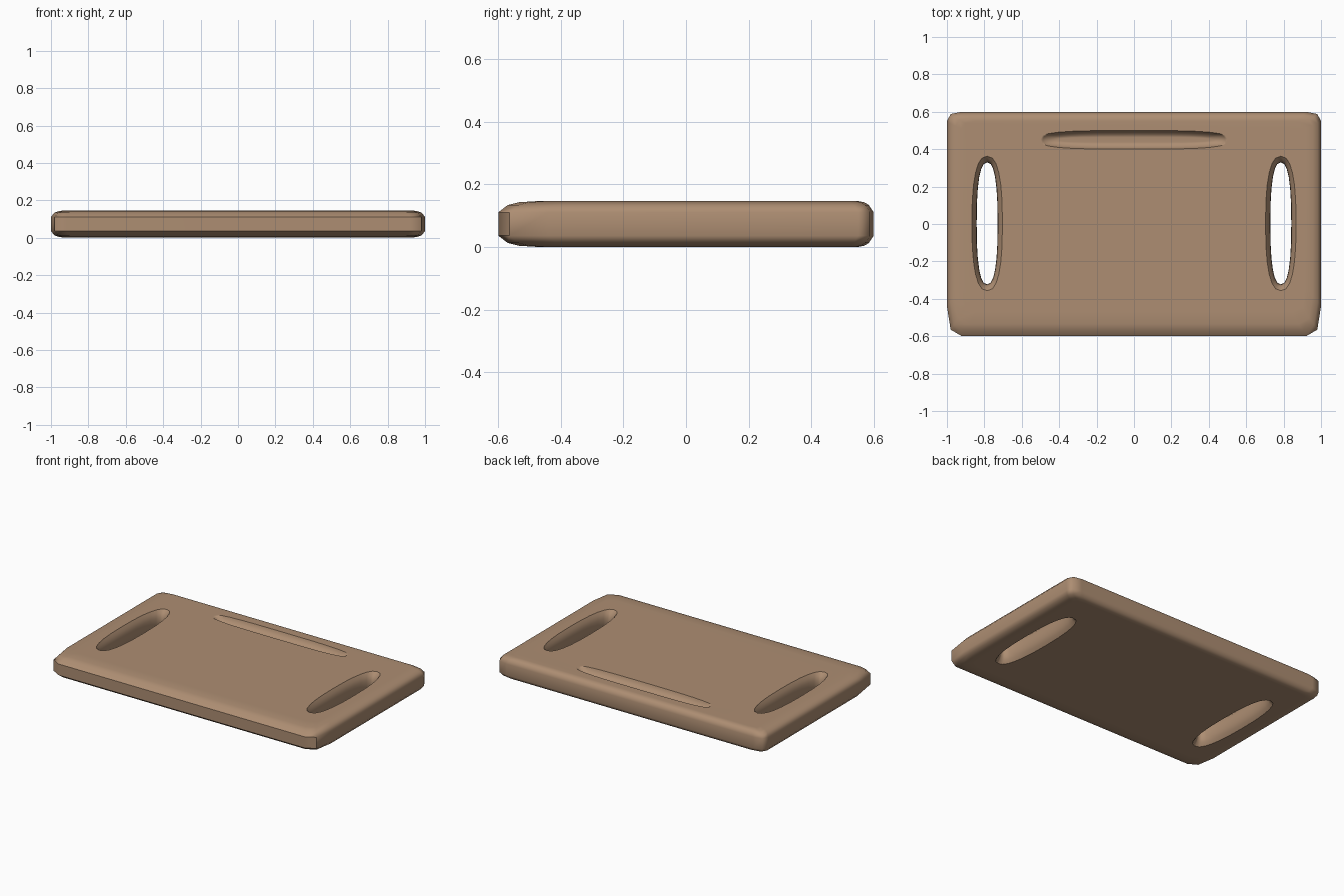
import bpy, bmesh, math

if "Cube" in bpy.data.objects:
    bpy.data.objects.remove(bpy.data.objects["Cube"])

TOP = 0.147


def loft(name, rings):
    """Closed solid skinned through equal-length rings, bottom to top."""
    bm = bmesh.new()
    vr = [[bm.verts.new(p) for p in r] for r in rings]
    n = len(vr[0])
    for a, b in zip(vr, vr[1:]):
        for i in range(n):
            j = (i + 1) % n
            bm.faces.new((a[i], a[j], b[j], b[i]))
    bm.faces.new(vr[0][::-1])
    bm.faces.new(vr[-1])
    bmesh.ops.recalc_face_normals(bm, faces=bm.faces[:])
    me = bpy.data.meshes.new(name)
    bm.to_mesh(me)
    bm.free()
    ob = bpy.data.objects.new(name, me)
    bpy.context.collection.objects.link(ob)
    return ob


def oval(cx, cy, hx, hy, z, n=24, power=0.6):
    """Superellipse ring, used for the slots and the groove."""
    pts = []
    for i in range(n):
        a = 2 * math.pi * i / n
        c, s = math.cos(a), math.sin(a)
        pts.append((cx + math.copysign(abs(c) ** power, c) * hx,
                    cy + math.copysign(abs(s) ** power, s) * hy, z))
    return pts


# Board: outline with softer front corners, rounded over top and bottom edges
half = [(0.92, -0.6), (0.98, -0.565), (1, -0.44), (1, 0.55), (0.98, 0.588), (0.92, 0.6)]
outline = half + [(-x, y) for x, y in reversed(half)]
edge = [(0.08, 0.13, 0.05, 0), (0.045, 0.065, 0.03, 0.004), (0.018, 0.03, 0.015, 0.013),
        (0, 0, 0, 0.036), (0, 0, 0, 0.111), (0.018, 0.03, 0.015, 0.134),
        (0.045, 0.065, 0.03, 0.143), (0.08, 0.13, 0.05, TOP)]
rings = []
for dx, front, back, z in edge:
    sy = (1.2 - front - back) / 1.2
    rings.append([(x * (1 - dx), y * sy + (front - back) / 2, z) for x, y in outline])
board = loft("cutting_board", rings)

# Handle slots, flared toward both faces
flare = [(-0.01, 0.03), (0.004, 0.024), (0.02, 0.011), (0.045, 0.002), (0.073, 0),
         (0.102, 0.002), (0.127, 0.011), (0.143, 0.024), (0.157, 0.03)]
cutters = []
for side in (-1, 1):
    cutters.append(loft("handle_slot_cutter", [
        oval(side * 0.785, 0.003, 0.056 + d, 0.326 + d * 1.3, z, power=0.8) for z, d in flare]))

# Shallow groove near the back edge
groove = [(0.108, 0.40, 0.014), (0.113, 0.44, 0.027), (0.124, 0.47, 0.039),
          (0.136, 0.488, 0.046), (TOP, 0.5, 0.05), (0.17, 0.51, 0.054)]
cutters.append(loft("groove_cutter", [
    oval(0, 0.45, hx, hy, z, power=0.6) for z, hx, hy in groove]))

for c in cutters:
    c.hide_render = True
    m = board.modifiers.new("cut", 'BOOLEAN')
    m.operation = 'DIFFERENCE'
    m.solver = 'EXACT'
    m.object = c

# Bake the cuts, then remove the cutters
bpy.context.view_layer.update()
baked = bpy.data.meshes.new_from_object(board.evaluated_get(bpy.context.evaluated_depsgraph_get()))
board.modifiers.clear()
board.data = baked
for c in cutters:
    bpy.data.objects.remove(c)

# Smooth shading that keeps the large faces flat
bpy.context.view_layer.objects.active = board
board.select_set(True)
bpy.ops.object.shade_smooth_by_angle(angle=math.radians(50))
board.modifiers.new("weighted_normals", 'WEIGHTED_NORMAL').keep_sharp = True

wood = bpy.data.materials.new("wood")
wood.diffuse_color = (0.42, 0.27, 0.17, 1)
wood.use_nodes = True
wood.node_tree.nodes["Principled BSDF"].inputs["Base Color"].default_value = wood.diffuse_color
board.data.materials.clear()
board.data.materials.append(wood)
